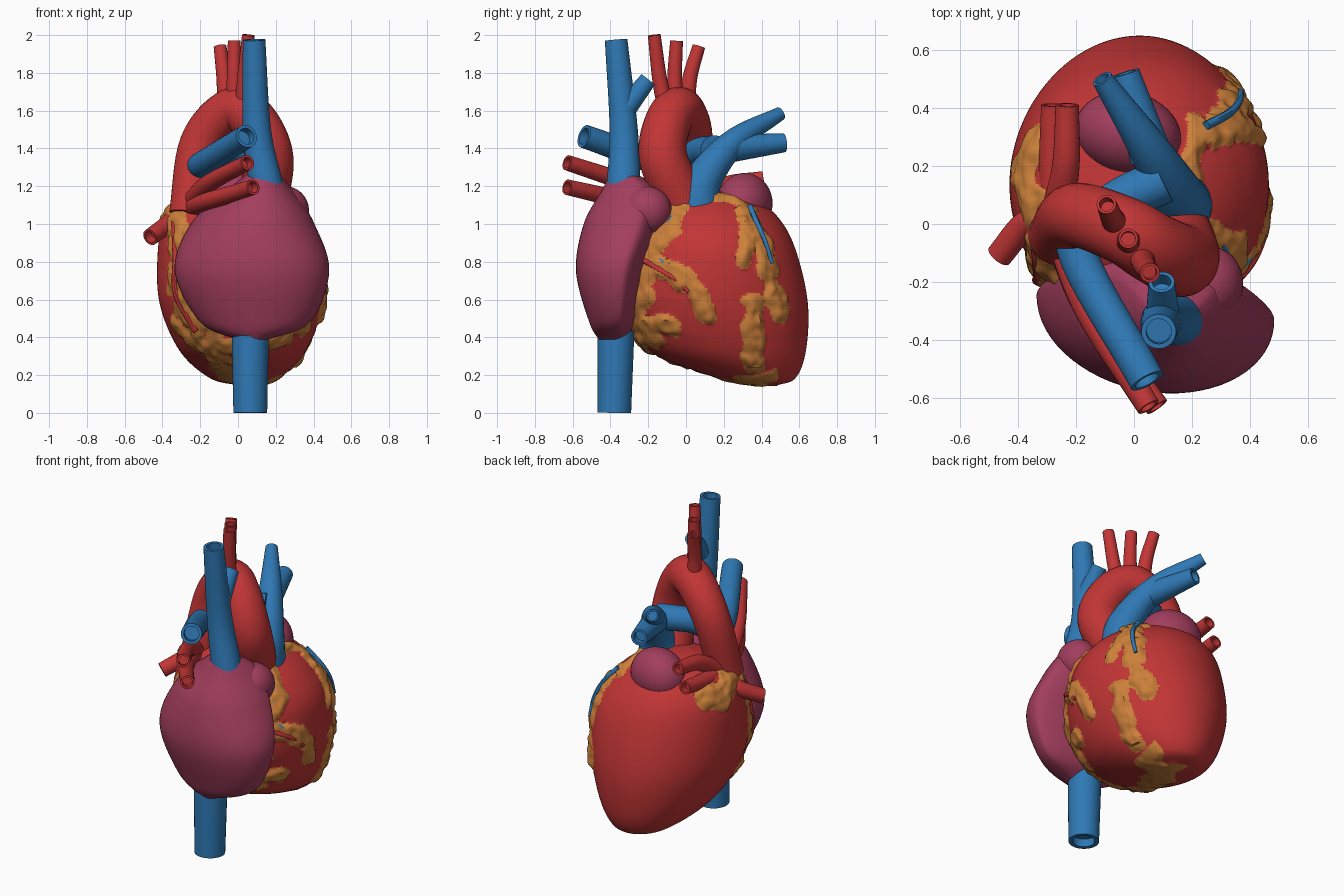
import bpy, bmesh, math
from mathutils import Vector, Matrix, noise
from mathutils.bvhtree import BVHTree
from mathutils.kdtree import KDTree

if "Cube" in bpy.data.objects:
    bpy.data.objects.remove(bpy.data.objects["Cube"])


def material(name, *rgb):
    m = bpy.data.materials.new(name)
    m.diffuse_color = (*rgb, 1)
    m.use_nodes = True
    m.node_tree.nodes["Principled BSDF"].inputs["Base Color"].default_value = m.diffuse_color
    return m


RED = material("muscle red", 0.54, 0.036, 0.036)
BLUE = material("vein blue", 0.028, 0.19, 0.46)
PURPLE = material("atrium purple", 0.36, 0.048, 0.11)
FAT = material("fat orange", 0.6, 0.215, 0.042)


def curve(pts, n):
    """Smooth curve through tuples of any length, n steps per span."""
    p = [[2 * a - b for a, b in zip(pts[0], pts[1])], *pts,
         [2 * a - b for a, b in zip(pts[-1], pts[-2])]]
    out = []
    for i in range(1, len(p) - 2):
        for k in range(n):
            t = k / n
            out.append([b + ((c - a) * t + (2 * a - 5 * b + 4 * c - d) * t * t
                             + (3 * b - a - 3 * c + d) * t ** 3) / 2
                        for a, b, c, d in zip(p[i - 1], p[i], p[i + 1], p[i + 2])])
    return out + [list(pts[-1])]


def add(name, me, *mats):
    for m in mats:
        me.materials.append(m)
    ob = bpy.data.objects.new(name, me)
    bpy.context.collection.objects.link(ob)
    return ob


def skin(name, rings, *mats):
    """Join equal rings of points with quads and cap both ends."""
    n = len(rings[0])
    verts = [v for r in rings for v in r]
    faces = [(i * n + j, i * n + (j + 1) % n, (i + 1) * n + (j + 1) % n, (i + 1) * n + j)
             for i in range(len(rings) - 1) for j in range(n)]
    faces += [tuple(reversed(range(n))), tuple(range(len(verts) - n, len(verts)))]
    me = bpy.data.meshes.new(name)
    me.from_pydata(verts, [], faces)
    return add(name, me, *mats)


def circle(c, u, v, n, w=None):
    """Ring about c; w replaces v on the far half for a flattened side."""
    out = []
    for j in range(n):
        s = math.sin(math.tau * j / n)
        out.append(c + u * math.cos(math.tau * j / n) + (w if w and s > 0 else v) * s)
    return out


def loft(name, rows, n, steps, mid, shear, *mats):
    """Stack of ellipses, each row: z, x0, x1, y0, y1; widest at mid of the depth."""
    rings = []
    for z, a, b, c, d in curve(rows, steps):
        r = (b - a) / 2
        rings.append(circle(Vector((a + r, c + (d - c) * mid, z)), Vector((r, -shear * r, 0)),
                            Vector((0, (d - c) * mid, 0)), n, Vector((0, (d - c) * (1 - mid), 0))))
    return skin(name, rings, *mats)


def tube(name, mat, r0, r1, *pts, sides=28, steps=8, hollow=True):
    """Tapering tube through points, with an open, recessed far end."""
    cs = [Vector(p) for p in curve(pts, steps)]
    rings, side, last = [], None, len(cs) - 1
    for i, c in enumerate(cs):
        d = (cs[min(i + 1, last)] - cs[max(i - 1, 0)]).normalized()
        side = d.orthogonal() if side is None else side - d * side.dot(d)
        side.normalize()
        up = d.cross(side)
        r = r0 + (r1 - r0) * i / last
        rings.append(circle(c, side * r, up * r, sides))
    if hollow:
        r *= 0.72
        rings += [circle(p, side * r, up * r, sides) for p in (c, c - d * 0.05)]
    return skin(name, rings, mat)


def blob(name, loc, radii, turn, mat):
    bm = bmesh.new()
    bmesh.ops.create_uvsphere(bm, u_segments=40, v_segments=24, radius=1)
    bm.transform(Matrix.LocRotScale(Vector(loc), Matrix.Rotation(turn, 3, 'Z').to_quaternion(), Vector(radii)))
    me = bpy.data.meshes.new(name)
    bm.to_mesh(me)
    add(name, me, mat)


# Ventricles: the main muscle body
body = loft("ventricles", [
    (0.145, 0, 0.1, 0.38, 0.48), (0.185, -0.15, 0.22, 0.17, 0.58), (0.33, -0.31, 0.36, -0.19, 0.635),
    (0.58, -0.415, 0.45, -0.35, 0.645), (0.85, -0.425, 0.455, -0.32, 0.585),
    (1.02, -0.39, 0.36, -0.25, 0.5), (1.13, -0.3, 0.22, -0.13, 0.37), (1.18, -0.1, 0.08, 0.02, 0.18)],
    240, 20, 0.5, 0, RED, FAT)
me = body.data
bvh = BVHTree.FromPolygons([v.co.copy() for v in me.vertices], [tuple(p.vertices) for p in me.polygons])
samples = []


def track(view, width, *pts):
    """Fat strip drawn in a side view (y, z) or from under (x, y), cast onto the body."""
    line = []
    for a, b in curve(pts, 10):
        start, way = (((a, b, -1), (0, 0, 1)) if view == 0 else ((2 * view, a, b), (-view, 0, 0)))
        hit, nrm, _, _ = bvh.ray_cast(Vector(start), Vector(way))
        if hit:
            line.append((hit, nrm))
            samples.append((hit, width))
    return line


# Fat strips: grooves on the right (1), left (-1) and underside (0)
groove = track(1, 0.08, (-0.27, 0.47), (-0.21, 0.76), (-0.12, 0.96), (-0.02, 1.1))
low = track(1, 0.06, (-0.3, 0.46), (-0.09, 0.47))
slant = track(1, 0.06, (-0.2, 0.82), (0, 0.69), (0.12, 0.51))
track(1, 0.04, (0, 1.13), (0.2, 1.14), (0.35, 1.07))
front = track(1, 0.065, (0.32, 1.07), (0.42, 0.83), (0.49, 0.54))
fork = track(1, 0.05, (0.36, 1), (0.31, 0.82))
track(1, 0.06, (0.36, 0.58), (0.36, 0.24))
left = track(-1, 0.085, (-0.2, 0.45), (-0.14, 0.9), (0, 1.05), (0.28, 1.03))
track(0, 0.075, (-0.3, -0.08), (0.05, -0.24), (0.25, -0.18))
track(0, 0.085, (-0.13, -0.2), (-0.07, 0.1), (0.06, 0.3))
track(0, 0.1, (0.06, 0.35), (0.2, 0.38))
kd = KDTree(len(samples))
for i, (co, _) in enumerate(samples):
    kd.insert(co, i)
kd.balance()


def fat_at(co):
    _, i, dist = kd.find(co)
    return 1 - dist / samples[i][1] - 0.7 * noise.noise(co * 10)


# Colour the fat and raise it with a lumpy surface
for p in me.polygons:
    p.material_index = int(fat_at(p.center) > 0)
moves = []
for v in me.vertices:
    f = fat_at(v.co)
    if f > 0:
        lift = 0.02 if v.co.z > 0.25 else 0.006
        moves.append((v, v.normal * lift * (min(1, f * 2) + 0.6 * noise.noise(v.co * 22))))
for v, d in moves:
    v.co += d

# Coronary vessels half sunk in the fat
for name, line, pairs in (("groove", groove, [BLUE]), ("low", low, [BLUE]), ("slant", slant, [BLUE, RED]),
                          ("front", front, [BLUE, RED]), ("fork", fork, [RED]), ("left", left, [RED])):
    for mat in pairs:
        shift = Vector((0, 1, 1)) * (0.015 if mat == BLUE else -0.015)
        tube(f"coronary_{name}_{'vein' if mat == BLUE else 'artery'}", mat, 0.016, 0.01,
             *[co + nrm * 0.009 + shift for co, nrm in line[:-6:4]], sides=8, steps=4, hollow=False)

# Atria and their ears
loft("right_atrium", [
    (0.385, 0, 0.15, -0.46, -0.34), (0.48, -0.2, 0.38, -0.51, -0.26), (0.75, -0.335, 0.483, -0.58, -0.19),
    (1, -0.25, 0.405, -0.54, -0.12), (1.17, -0.07, 0.3, -0.45, -0.13), (1.265, 0.05, 0.21, -0.4, -0.26)],
    64, 10, 0.74, 0.1, PURPLE)
blob("right_atrium_ear", (0.25, -0.21, 1.07), (0.125, 0.135, 0.13), -0.3, PURPLE)
blob("left_atrium_ear", (-0.02, 0.31, 1.11), (0.185, 0.145, 0.16), -0.26, PURPLE)

# Aorta with three branches on the arch
tube("aorta", RED, 0.135, 0.105, (0.12, 0, 1.08), (0.165, -0.12, 1.35), (0.08, -0.09, 1.55),
     (-0.04, -0.02, 1.6), (-0.2, 0.03, 1.42), (-0.26, -0.04, 1.05))
for k in (-1, 0, 1):
    tube(f"arch_branch_{k + 2}", RED, 0.045, 0.034, (0.045 * k - 0.02, -0.055 * k - 0.05, 1.6),
         (0.055 * k - 0.02, -0.08 * k - 0.06, 1.77), (0.075 * k - 0.02, -0.118 * k - 0.05, 1.97 + 0.03 * k))

# Caval veins
tube("upper_vena_cava", BLUE, 0.09, 0.06, (0.15, -0.33, 1.2), (0.1, -0.33, 1.5), (0.085, -0.37, 1.975))
tube("upper_vena_branch", BLUE, 0.06, 0.045, (0.1, -0.33, 1.6), (0.095, -0.2, 1.765))
tube("lower_vena_cava", BLUE, 0.1, 0.09, (0.065, -0.37, 0.5), (0.065, -0.38, 0))

# Pulmonary arteries
tube("pulmonary_trunk", BLUE, 0.135, 0.036, (0.14, 0.06, 1.06), (0.145, 0.09, 1.23),
     (0.05, 0.26, 1.44), (-0.11, 0.5, 1.585))
tube("left_pulmonary_branch", BLUE, 0.075, 0.05, (0.06, 0.23, 1.4), (-0.03, 0.52, 1.43))
tube("right_pulmonary_artery", BLUE, 0.08, 0.062, (0.1, 0.15, 1.39), (-0.08, 0.06, 1.38),
     (-0.2, -0.08, 1.31), (0.045, -0.54, 1.465))

# Pulmonary veins: two to the front, two to the back, one to the side
root = Vector((-0.27, 0.02, 1.08))
for i in (0, 1):
    tube(f"front_pulmonary_vein_{i + 1}", RED, 0.055, 0.041, root, (-0.16, -0.29, 1.12 + 0.09 * i),
         (0.08 - 0.03 * i, -0.63, 1.195 + 0.13 * i))
    tube(f"back_pulmonary_vein_{i + 1}", RED, 0.055, 0.04, root, (0.045 * i - 0.28, 0.2, 1.1 + 0.1 * i),
         (0.05 * i - 0.28, 0.41, 1.13 + 0.11 * i))
tube("side_pulmonary_vein", RED, 0.05, 0.045, root, (-0.37, 0, 1), (-0.465, -0.11, 0.93))

# Consistent normals and smooth shading with crisp tube rims
for ob in bpy.data.objects:
    bm = bmesh.new()
    bm.from_mesh(ob.data)
    bmesh.ops.recalc_face_normals(bm, faces=bm.faces)
    bm.to_mesh(ob.data)
    bm.free()
    ob.select_set(True)
bpy.context.view_layer.objects.active = body
bpy.ops.object.shade_smooth_by_angle(angle=math.radians(45))
